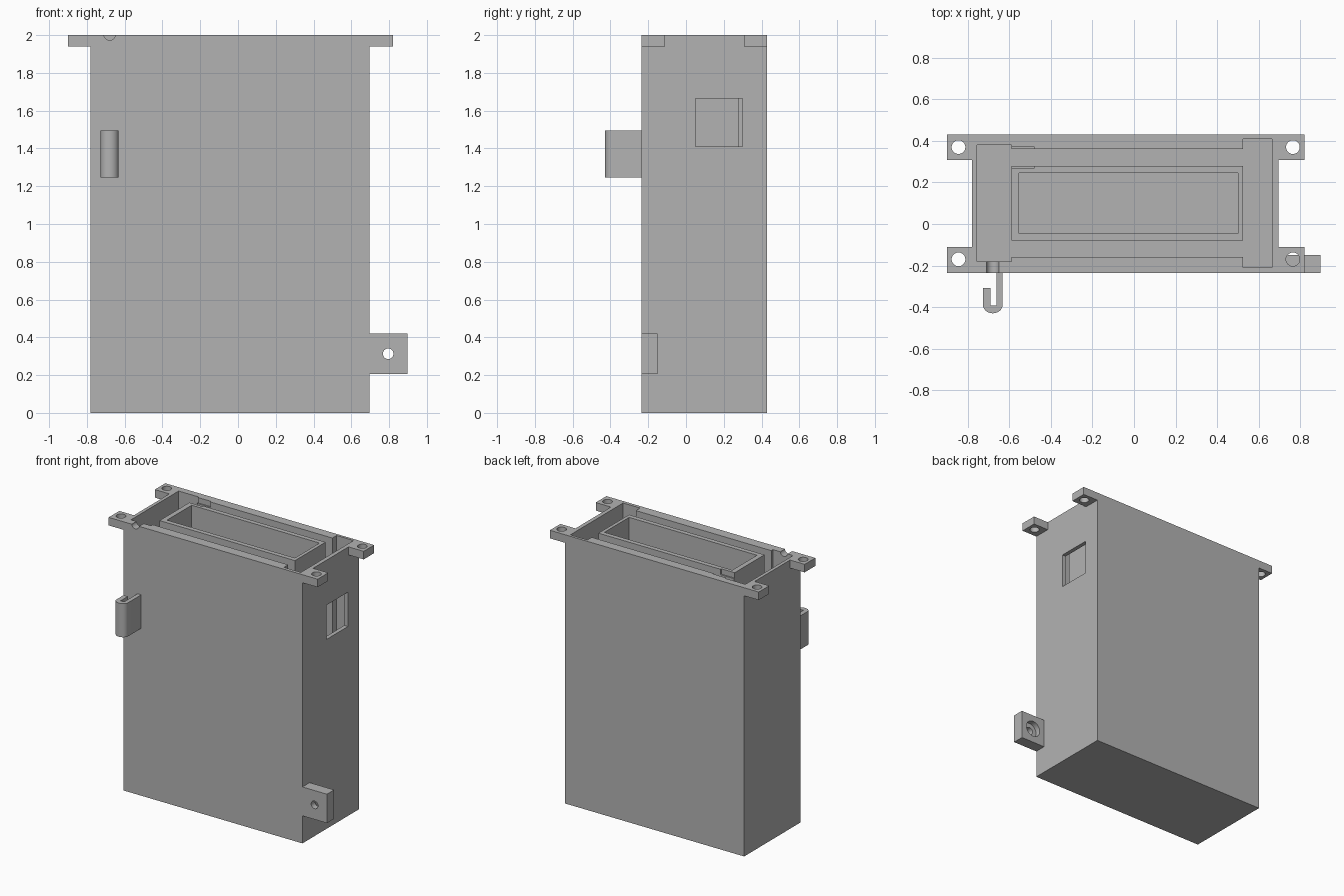
import bpy, bmesh, math
from mathutils import Matrix

if "Cube" in bpy.data.objects:
    bpy.data.objects.remove(bpy.data.objects["Cube"], do_unlink=True)

grey = bpy.data.materials.new("plain_grey")
grey.use_nodes = True
colour = (0.45, 0.45, 0.45, 1)
grey.diffuse_color = colour
grey.node_tree.nodes["Principled BSDF"].inputs["Base Color"].default_value = colour


def finish(name, bm):
    bmesh.ops.recalc_face_normals(bm, faces=bm.faces)
    mesh = bpy.data.meshes.new(name)
    bm.to_mesh(mesh)
    bm.free()
    mesh.materials.append(grey)
    ob = bpy.data.objects.new(name, mesh)
    bpy.context.collection.objects.link(ob)
    return ob


def box(name, xs, ys, zs):
    bm = bmesh.new()
    bmesh.ops.create_cube(bm, size=1)
    for v in bm.verts:
        for i, (lo, hi) in enumerate((xs, ys, zs)):
            v.co[i] = hi if v.co[i] > 0 else lo
    return finish(name, bm)


def cylinder(name, centre, radius, depth, axis="Z"):
    bm = bmesh.new()
    turn = Matrix.Rotation(math.pi / 2, 4, "X") if axis == "Y" else Matrix()
    bmesh.ops.create_cone(bm, cap_ends=True, segments=32, radius1=radius, radius2=radius,
                          depth=depth, matrix=Matrix.Translation(centre) @ turn)
    return finish(name, bm)


def cut(ob, cutter):
    cutter.hide_render = True
    mod = ob.modifiers.new("cut", "BOOLEAN")
    mod.operation, mod.solver, mod.object = "DIFFERENCE", "EXACT", cutter
    bpy.context.view_layer.objects.active = ob
    bpy.ops.object.modifier_apply(modifier=mod.name)
    bpy.data.objects.remove(cutter, do_unlink=True)


def smooth(ob):
    bpy.ops.object.select_all(action="DESELECT")
    ob.select_set(True)
    bpy.context.view_layer.objects.active = ob
    bpy.ops.object.shade_smooth_by_angle(angle=math.radians(30))


left, right, front, back, top = -0.78, 0.695, -0.235, 0.43, 2.0

# Case with end pockets, side channels and the hollow inner bin
case = box("case", (left, right), (front, back), (0, top))
deep = (0.04, top + 0.1)
cut(case, box("cutter", (-0.755, -0.59), (-0.18, 0.38), deep))
cut(case, box("cutter", (0.525, 0.665), (-0.21, 0.41), deep))
for ys in ((-0.16, -0.08), (0.28, 0.36)):
    cut(case, box("cutter", (-0.65, 0.56), ys, deep))
cut(case, box("cutter", (-0.553, 0.5), (-0.045, 0.245), deep))

# Side window, shallow rim notch and round cable notch
cut(case, box("cutter", (0.6, 0.8), (0.05, 0.3), (1.41, 1.665)))
cut(case, box("cutter", (-0.62, -0.48), (0.27, 0.37), (1.96, top + 0.1)))
cut(case, cylinder("cutter", (-0.68, -0.22, 2.003), 0.03, 0.14, "Y"))
smooth(case)

# Drilled mounting ears at the four top corners
for side, xs, hole_x in (("right", (-0.9, left), -0.845), ("left", (right, 0.82), 0.765)):
    for end, ys, hole_y in (("front", (front, -0.11), -0.17), ("back", (0.307, back), 0.37)):
        ear = box(f"{end}_{side}_ear", xs, ys, (1.94, top))
        cut(ear, cylinder("cutter", (hole_x, hole_y, top), 0.033, 0.3))
        smooth(ear)

# Low side tab with a counterbored screw hole
tab = box("screw_tab", (right, 0.897), (front, -0.15), (0.205, 0.42))
cut(tab, cylinder("cutter", (0.795, -0.2, 0.313), 0.028, 0.3, "Y"))
cut(tab, cylinder("cutter", (0.795, -0.15, 0.313), 0.06, 0.08, "Y"))
smooth(tab)

# Cable hook: a J profile extruded upward
outline = [(-0.633, front), (-0.633, -0.39)]
for i in range(1, 16):
    a = math.pi * i / 16
    outline.append((-0.68 + 0.047 * math.cos(a), -0.39 - 0.04 * math.sin(a)))
outline += [(-0.727, -0.39), (-0.727, -0.307), (-0.692, -0.307),
            (-0.692, -0.392), (-0.663, -0.392), (-0.663, front)]
bm = bmesh.new()
face = bm.faces.new([bm.verts.new((x, y, 1.245)) for x, y in outline])
raised = bmesh.ops.extrude_face_region(bm, geom=[face])["geom"]
bmesh.ops.translate(bm, vec=(0, 0, 0.25),
                    verts=[g for g in raised if isinstance(g, bmesh.types.BMVert)])
smooth(finish("cable_hook", bm))
